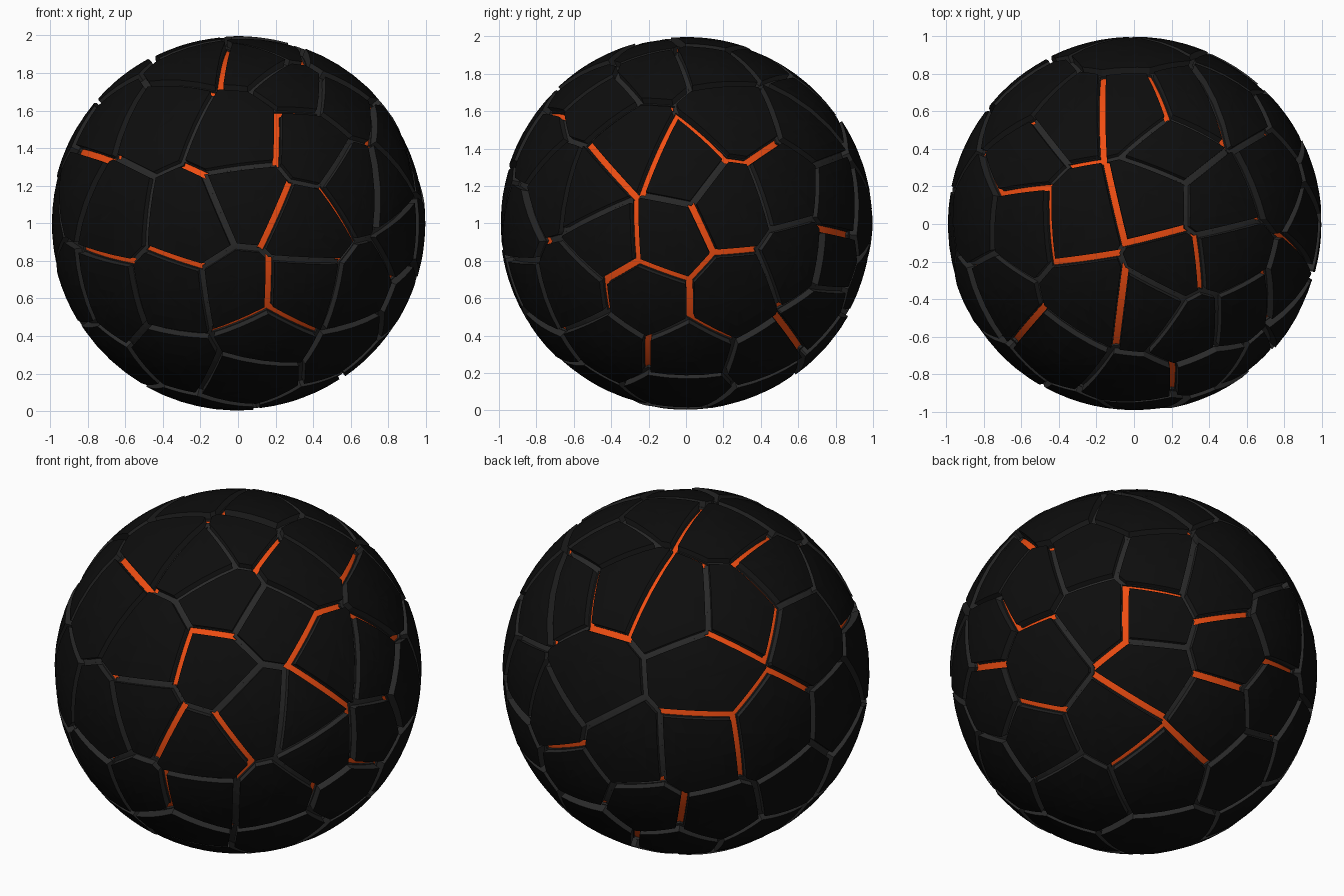
import bpy, bmesh, math, random
from mathutils import Vector

if "Cube" in bpy.data.objects:
    bpy.data.objects.remove(bpy.data.objects["Cube"])

random.seed(4)
CENTRE = Vector((0, 0, 1))
CORE_R, BED_R = 0.94, 0.953


def lift(az, el, pts):
    """Put 2D points seen from one direction onto the unit sphere."""
    a, e = math.radians(az), math.radians(el)
    d = Vector((math.cos(a) * math.cos(e), math.sin(a) * math.cos(e), math.sin(e)))
    r = Vector((-math.sin(a), math.cos(a), 0))
    up = d.cross(r)
    return [(r * u + up * v + d * math.sqrt(max(0, 1 - u * u - v * v))).normalized() for u, v in pts]


FRONT, RIGHT, TOP, BACK_L, BACK_R = (-90, 0), (0, 0), (-90, 90), (124, 24), (55, -25)

# Plate centres
centres = [
    lift(*FRONT, [(-.43, .57), (0, .47), (-.25, 0), (.05, .13), (.37, -.02), (.33, -.37),
                  (.42, .42), (.64, .22), (-.70, .05), (-.73, .55), (-.35, -.40), (0, -.38),
                  (.14, -.62), (-.70, -.40), (-.32, -.74), (.03, -.84)]),
    lift(*TOP, [(-.22, -.40), (-.30, .03), (-.61, .01), (.11, .13), (.45, .12), (.20, -.24),
                (.08, -.44), (.50, -.18), (.34, -.56), (.56, -.50), (-.35, .58), (0, .62),
                (.32, .66), (.22, .41), (-.60, .36)]),
    lift(*RIGHT, [(-.03, .31), (-.30, .40), (-.11, -.07), (.25, .10), (-.23, -.41), (.27, -.40),
                  (-.43, -.08), (-.52, .18), (.27, .57), (.55, .20), (.62, -.20), (.65, .55),
                  (-.62, -.38), (-.42, -.66), (0, -.73), (.45, -.72), (.70, -.50)]),
    lift(*BACK_L, [(.70, .24), (-.53, -.05), (-.33, -.43), (.10, -.43), (.50, -.33), (-.60, -.57),
                   (-.22, -.77), (.20, -.80), (.62, -.62), (.87, -.20)]),
    lift(*BACK_R, [(.04, .52), (0, .23), (.10, -.12), (.43, .03), (-.38, -.03), (-.13, -.40),
                   (.10, -.62), (.55, -.30), (.60, -.55), (-.35, -.72), (.38, .42)]),
]
seeds = []
for p in [p for view in centres for p in view]:
    if all(p.angle(q) > 0.235 for q in seeds):
        seeds.append(p)
# Fill any bare areas with further plates
cloud = [Vector([random.gauss(0, 1) for _ in range(3)]).normalized() for _ in range(1200)]
while True:
    far = max(cloud, key=lambda c: min((c - s).length for s in seeds))
    if min((far - s).length for s in seeds) < 0.37:
        break
    seeds.append(far)

# Points on the cracks that glow
glow = [
    lift(*FRONT, [(-.30, .71), (-.02, .88), (-.75, .34), (-.20, .29), (.27, .45), (.55, .07),
                  (.60, -.20), (.11, -.08), (-.35, -.24), (.10, -.35), (0, -.55), (.65, .55),
                  (-.68, -.20), (.38, -.58)]),
    lift(*TOP, [(-.30, -.19), (-.08, .10), (.15, -.05), (-.02, -.40), (-.60, -.40), (-.62, -.10),
                (-.60, .15), (-.18, .60), (-.30, .36), (.36, -.22), (.65, .12), (-.78, .17),
                (.15, .65), (.30, -.75), (.50, .45)]),
    lift(*RIGHT, [(-.15, .37), (.10, .50), (.28, .38), (.40, .50), (-.40, .27), (-.30, 0),
                  (-.14, -.24), (.07, -.22), (.30, -.18), (-.36, -.26), (0, -.42), (-.45, -.40),
                  (-.22, -.80), (.10, -.62), (-.20, .63), (.10, -.05), (.57, -.35)]),
    lift(*BACK_L, [(-.40, .40), (.15, .10), (-.02, -.13), (.33, -.12), (.62, -.10), (-.40, .05),
                   (.25, -.35), (.05, -.70), (-.60, -.40)]),
    lift(*BACK_R, [(-.15, .30), (-.17, 0), (-.25, -.22), (0, -.30), (.30, -.40), (.37, -.25),
                   (.35, .10), (.35, .30), (.40, -.55), (.15, .40), (.75, -.13), (-.10, -.55)]),
]
hot = set()
for m in [m for view in glow for m in view]:
    near = sorted(range(len(seeds)), key=lambda k: (seeds[k] - m).length)
    hot.add(frozenset(near[:2]))


def cell(i, gap):
    """Cell of seed i as directions, each side pulled in by gap(i, j)."""
    s = seeds[i]
    t = s.orthogonal().normalized()
    b = s.cross(t)
    poly = [s + t * x + b * y for x, y in ((-1, -1), (1, -1), (1, 1), (-1, 1))]
    for j, q in enumerate(seeds):
        if j == i or (q - s).length > 1.1:
            continue
        n, g, out = (s - q).normalized(), gap(i, j), []
        for k, p in enumerate(poly):
            p2 = poly[(k + 1) % len(poly)]
            d1, d2 = p.dot(n) - g, p2.dot(n) - g
            if d1 >= 0:
                out.append(p)
            if d1 * d2 < 0:
                out.append(p.lerp(p2, d1 / (d1 - d2)))
        poly = out
    return [p for k, p in enumerate(poly) if (p - poly[k - 1]).length > 0.004]


def add_plate(bm, poly, r_top, r_low, top_mat, wall_mat, side=4, rings=3):
    """Curved cap with walls going down towards the core."""
    loop = [p.lerp(poly[(k + 1) % len(poly)], f / side).normalized()
            for k, p in enumerate(poly) for f in range(side)]
    mid = sum(loop, Vector()).normalized()
    n = len(loop)
    rows = [[bm.verts.new(CENTRE + p * r_low) for p in loop]]
    for ring in range(rings):
        rows.append([bm.verts.new(CENTRE + p.lerp(mid, ring / rings).normalized() * r_top) for p in loop])
    for r in range(rings):
        for k in range(n):
            f = bm.faces.new((rows[r][k], rows[r][(k + 1) % n], rows[r + 1][(k + 1) % n], rows[r + 1][k]))
            f.material_index = wall_mat if r == 0 else top_mat
    tip = bm.verts.new(CENTRE + mid * r_top)
    for k in range(n):
        f = bm.faces.new((rows[-1][k], rows[-1][(k + 1) % n], tip))
        f.material_index = top_mat


def material(name, rgb):
    m = bpy.data.materials.new(name)
    m.diffuse_color = (*rgb, 1)
    m.use_nodes = True
    m.node_tree.nodes["Principled BSDF"].inputs["Base Color"].default_value = m.diffuse_color
    return m


def finish(bm, name, mats):
    mesh = bpy.data.meshes.new(name)
    bm.to_mesh(mesh)
    bm.free()
    for m in mats:
        mesh.materials.append(m)
    ob = bpy.data.objects.new(name, mesh)
    bpy.context.collection.objects.link(ob)


black = material("black_rock", (.004, .004, .004))
grey = material("grey_rock", (.022, .022, .022))
orange = material("lava", (.87, .075, .006))

# Raised crust plates and the grey bed that closes the cold cracks
crust, bed = bmesh.new(), bmesh.new()
for i in range(len(seeds)):
    top = cell(i, lambda a, b: .024 if frozenset((a, b)) in hot else .019)
    if len(top) > 2:
        add_plate(crust, top, random.uniform(.988, 1.0), CORE_R - .01, 0, 1)
    low = cell(i, lambda a, b: .019 if frozenset((a, b)) in hot else -.002)
    if len(low) > 2:
        add_plate(bed, low, BED_R, CORE_R - .01, 0, 0)
finish(crust, "crust_plates", [black, grey])
finish(bed, "crack_bed", [grey])

# Glowing core
core = bmesh.new()
bmesh.ops.create_icosphere(core, subdivisions=5, radius=CORE_R)
bmesh.ops.translate(core, verts=core.verts, vec=CENTRE)
for f in core.faces:
    f.smooth = True
finish(core, "lava_core", [orange])
